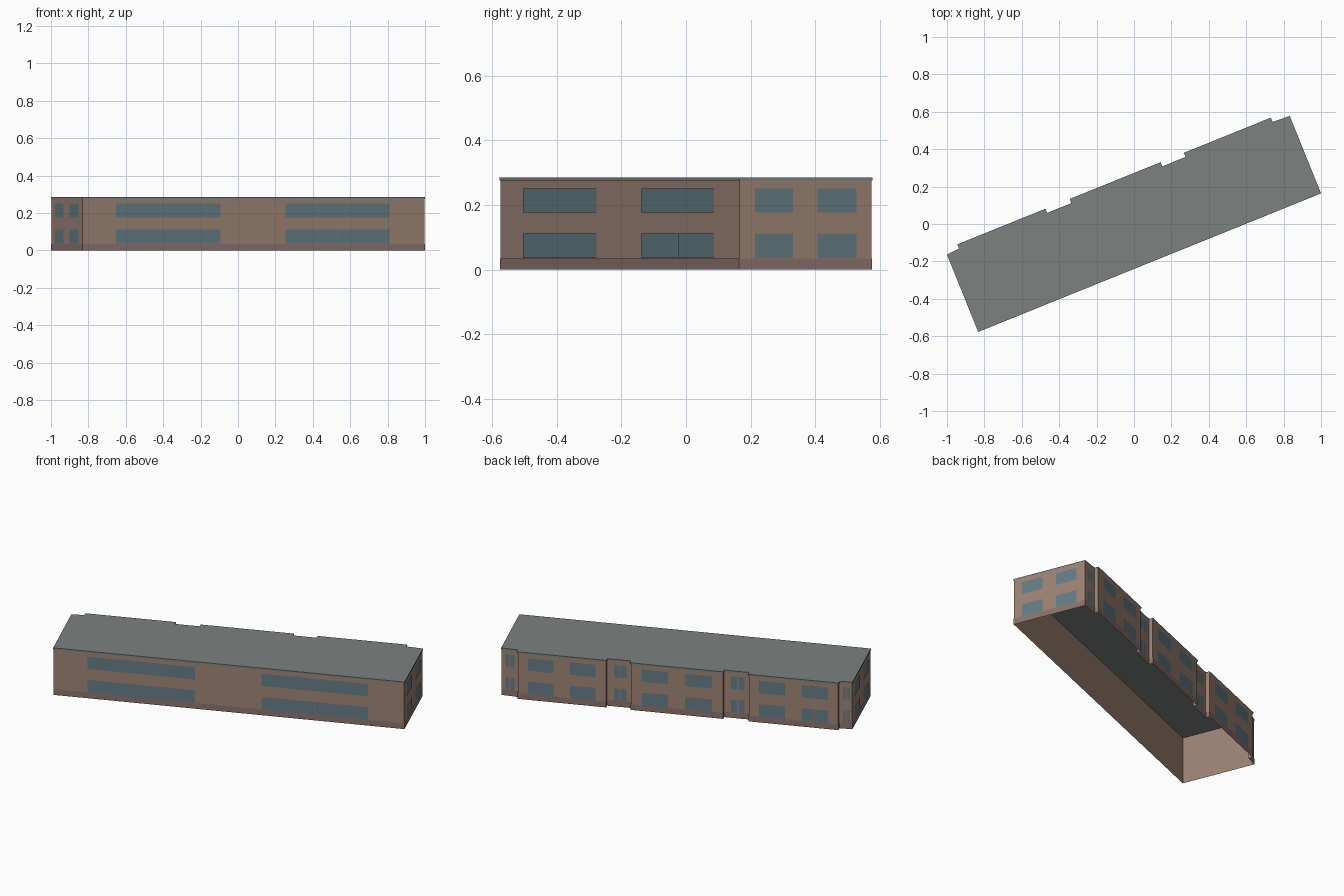
import bpy
from mathutils import Vector, Matrix

if "Cube" in bpy.data.objects:
    bpy.data.objects.remove(bpy.data.objects["Cube"])

HEIGHT = 0.285
LENGTH, WIDTH = 1.977, 0.446
RECESS, BAY = 0.452, 0.476
ROT = Matrix.Rotation(0.384, 2)

# Footprint: long rectangle with three shallow bays on the back
outline = [(0, 0), (LENGTH, 0), (LENGTH, WIDTH)]
for right, left in ((1.88, 1.378), (1.244, 0.72), (0.58, 0.072)):
    outline += [(right, RECESS), (right, BAY), (left, BAY), (left, RECESS)]
outline.append((0, WIDTH))
outline = [ROT @ (Vector(p) - Vector((LENGTH / 2, WIDTH / 2))) for p in outline]
N = len(outline)


def material(name, rgb):
    m = bpy.data.materials.new(name)
    m.diffuse_color = (*rgb, 1)
    m.use_nodes = True
    m.node_tree.nodes["Principled BSDF"].inputs["Base Color"].default_value = m.diffuse_color
    return m


def make(name, verts, faces, mat):
    me = bpy.data.meshes.new(name)
    me.from_pydata(verts, [], faces)
    me.materials.append(mat)
    ob = bpy.data.objects.new(name, me)
    bpy.context.collection.objects.link(ob)
    return ob


def normal(i):
    d = (outline[(i + 1) % N] - outline[i]).normalized()
    return Vector((d.y, -d.x))


def inset(dist):
    pts = []
    for i, p in enumerate(outline):
        a, b = normal(i - 1 if i else N - 1), normal(i)
        pts.append(p - (a + b) * dist / (1 + a.dot(b)))
    return pts


def band(name, dist, z0, z1, mat):
    pts = inset(dist)
    verts = [(p.x, p.y, z) for z in (z0, z1) for p in pts]
    faces = [(i, (i + 1) % N, N + (i + 1) % N, N + i) for i in range(N)]
    return make(name, verts, faces, mat)


brick = material("brick", (0.33, 0.225, 0.175))
plinth = material("plinth", (0.25, 0.17, 0.15))
grey = material("roof_grey", (0.2, 0.225, 0.215))
glass = material("glass", (0.125, 0.2, 0.23))

# Open-bottomed shell: walls, plinth, roof edge and flat roof
band("walls", 0.003, 0, HEIGHT, brick)
band("plinth", 0.001, 0, 0.035, plinth)
band("roof_edge", 0.0, HEIGHT - 0.009, HEIGHT, grey)
make("roof", [(p.x, p.y, HEIGHT) for p in outline], [tuple(range(N))], grey)

# Windows: two per wall on each floor, placed by fraction of wall length
FLOORS = ((0.036, 0.111), (0.177, 0.251))
FRONT = ((0.098, 0.404), (0.593, 0.896))
WIDE = ((0.12, 0.405), (0.59, 0.88))
NARROW = ((0.27, 0.5), (0.56, 0.8))


def windows(name, edge, spans, split_last=False):
    p, q = outline[edge], outline[(edge + 1) % N]
    half_gap = 0.0015 / (q - p).length
    off = normal(edge) * -0.0005
    verts, faces = [], []
    for k, (z0, z1) in enumerate(FLOORS):
        row = list(spans)
        if split_last and k == 0:
            a, b = row.pop()
            mid = (a + b) / 2
            row += [(a, mid - half_gap), (mid + half_gap, b)]
        for a, b in row:
            s, e = p.lerp(q, a) + off, p.lerp(q, b) + off
            n = len(verts)
            verts += [(s.x, s.y, z0), (e.x, e.y, z0), (e.x, e.y, z1), (s.x, s.y, z1)]
            faces.append((n, n + 1, n + 2, n + 3))
    make(name, verts, faces, glass)


windows("front_windows", 0, FRONT, True)
windows("right_end_windows", 1, WIDE)
windows("left_end_windows", N - 1, WIDE)
for k in range(3):
    windows(f"bay_windows_{k + 1}", 4 + 4 * k, WIDE, k == 2)
for k in range(4):
    windows(f"recess_windows_{k + 1}", 2 + 4 * k, NARROW)
